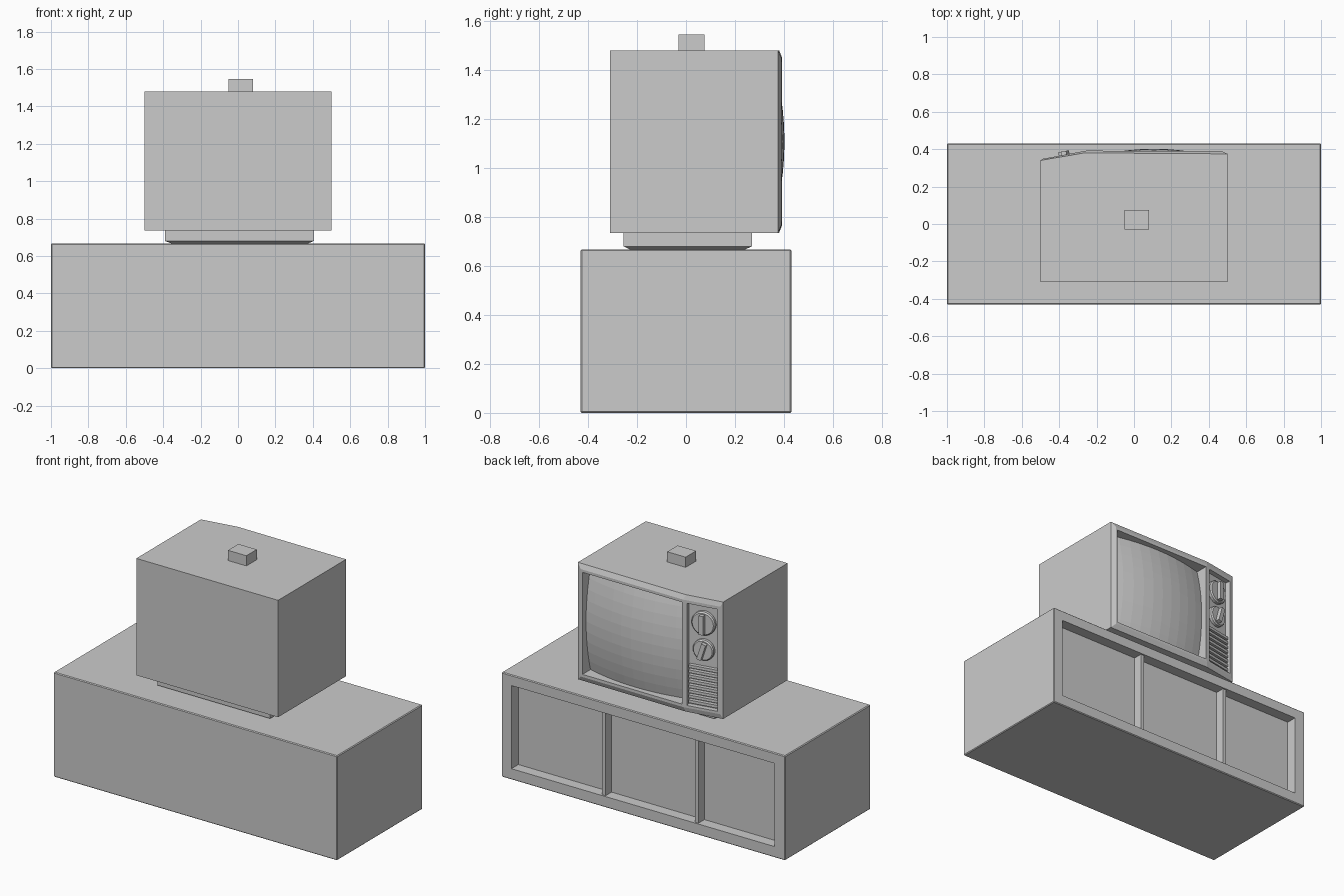
import bpy, bmesh, math
from mathutils import Matrix

if "Cube" in bpy.data.objects:
    bpy.data.objects.remove(bpy.data.objects["Cube"])


def make(name, verts, faces, matrix=None):
    me = bpy.data.meshes.new(name)
    me.from_pydata(verts, [], faces)
    bm = bmesh.new()
    bm.from_mesh(me)
    bmesh.ops.recalc_face_normals(bm, faces=bm.faces)
    bm.to_mesh(me)
    bm.free()
    ob = bpy.data.objects.new(name, me)
    bpy.context.collection.objects.link(ob)
    if matrix:
        ob.matrix_world = matrix
    return ob


def loft(name, rings, matrix=None):
    """Closed solid through rings with equal point counts."""
    n = len(rings[0])
    verts = [p for r in rings for p in r]
    faces = [tuple(range(n)), tuple(range((len(rings) - 1) * n, len(rings) * n))]
    for k in range(len(rings) - 1):
        for i in range(n):
            j = (i + 1) % n
            faces.append((k * n + i, k * n + j, (k + 1) * n + j, (k + 1) * n + i))
    return make(name, verts, faces, matrix)


def rect(x, y, z):
    return [(x[0], y[0], z), (x[1], y[0], z), (x[1], y[1], z), (x[0], y[1], z)]


def box(name, x, y, z, matrix=None):
    return loft(name, [rect(x, y, z[0]), rect(x, y, z[1])], matrix)


def disc(name, x, z, levels, matrix, n=24):
    """Round part along y; levels are (y, radius)."""
    return loft(name, [[(x + r * math.cos(2 * math.pi * i / n), y,
                         z + r * math.sin(2 * math.pi * i / n)) for i in range(n)]
                       for y, r in levels], matrix)


def cut(ob, cutter):
    cutter.hide_render = True
    mod = ob.modifiers.new("cut", 'BOOLEAN')
    mod.operation, mod.solver, mod.object = 'DIFFERENCE', 'EXACT', cutter
    bpy.context.view_layer.objects.active = ob
    bpy.context.view_layer.update()
    bpy.ops.object.modifier_apply(modifier=mod.name)
    bpy.data.objects.remove(cutter)


# Cabinet with slightly softened edges and one wide recess
cabinet = box("cabinet", (-1, 1), (-.43, .43), (0, .667))
bev = cabinet.modifiers.new("soft", 'BEVEL')
bev.width, bev.segments = .005, 1
bpy.context.view_layer.objects.active = cabinet
bpy.ops.object.modifier_apply(modifier=bev.name)
cut(cabinet, box("cabinet_cutter", (-.925, .93), (.36, .6), (.07, .6)))

# Thin uprights between the three doors
for i, x in enumerate((.285, -.37)):
    box(f"door_divider_{i}", (x - .012, x + .012), (.35, .42), (.065, .605))

# Pedestal under the set
loft("pedestal", [rect((-.35, .37), (-.225, .235), .665),
                  rect((-.39, .405), (-.255, .27), .68),
                  rect((-.39, .405), (-.255, .27), .74)])

# Television shell, with chamfered front and angled control side
def shell_ring(pts, z0, z1):
    return [(x, y, z0) for x, y in pts] + [(x, y, z1) for x, y in reversed(pts)]

shell = loft("television_shell", [
    shell_ring([(-.5, -.31), (-.265, -.31), (.5, -.31)], .735, 1.48),
    shell_ring([(-.5, .34), (-.265, .38), (.5, .375)], .735, 1.48),
    shell_ring([(-.485, .349), (-.255, .392), (.47, .389)], .765, 1.45)])
cut(shell, box("screen_cutter", (-.245, .458), (.29, .5), (.782, 1.432)))

# Control panel frame of reference follows the angled side
panel = Matrix.Translation((-.373, .367, 0)) @ Matrix.Rotation(math.atan2(.043, .23), 4, 'Z')
cut(shell, box("panel_cutter", (-.098, .098), (-.03, .1), (.78, 1.43), panel))

# Bulging picture tube
N = 10
verts, faces = [], []
for j in range(N + 1):
    for i in range(N + 1):
        dx, dz = .36 * (2 * i / N - 1), .33 * (2 * j / N - 1)
        verts.append((.107 + dx, .402 - .4 * dx * dx - .42 * dz * dz, 1.107 + dz))
for j in range(N):
    for i in range(N):
        a = j * (N + 1) + i
        faces.append((a, a + N + 1, a + N + 2, a + 1))
make("screen", verts, faces)

# Two dials with grip bars
for i, (z, r, tilt) in enumerate(((1.315, .075, 0), (1.145, .066, -.3))):
    disc(f"dial_{i}", 0, z, [(-.035, r), (-.012, r), (-.004, r * .9)], panel)
    spin = panel @ Matrix.Translation((0, 0, z)) @ Matrix.Rotation(tilt, 4, 'Y')
    box(f"dial_grip_{i}", (-.014, .014), (-.01, .022), (-r * .8, r * .8), spin)

# Speaker slats
for i in range(8):
    z = .795 + i * .032
    box(f"speaker_slat_{i}", (-.092, .092), (-.035, -.006), (z, z + .018), panel)

# Small block on top
box("top_block", (-.05, .08), (-.03, .075), (1.475, 1.545))
